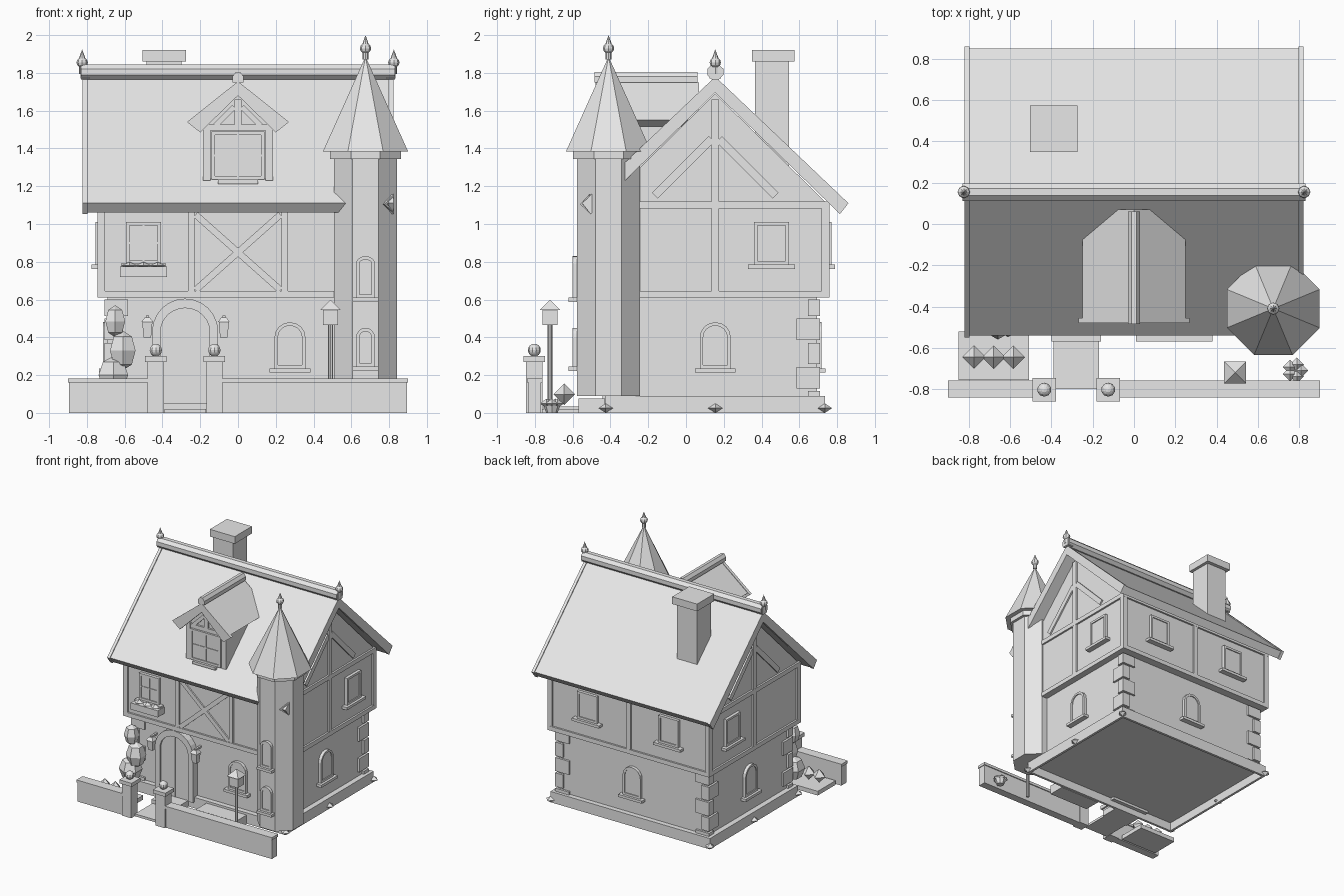
import bpy, bmesh, math
from mathutils import Matrix, Vector

cube = bpy.data.objects.get("Cube")
if cube:
    bpy.data.objects.remove(cube, do_unlink=True)

grey = bpy.data.materials.new("light_grey")
grey.use_nodes = True
COLOUR = (0.8, 0.8, 0.8, 1)
grey.diffuse_color = COLOUR
grey.node_tree.nodes["Principled BSDF"].inputs["Base Color"].default_value = COLOUR
ID = Matrix()
MID = 0.155  # depth of the house centre line
LOW = 0.538  # half depth of the ground floor


def finish(name, bm, M=ID):
    bmesh.ops.recalc_face_normals(bm, faces=bm.faces[:])
    bm.transform(M)
    me = bpy.data.meshes.new(name)
    bm.to_mesh(me)
    bm.free()
    me.materials.append(grey)
    ob = bpy.data.objects.new(name, me)
    bpy.context.collection.objects.link(ob)
    return ob


def at(x, y, z=0, turn=0):
    return Matrix.Translation((x, y, z)) @ Matrix.Rotation(math.radians(turn), 4, 'Z')


def prism(name, pts, y0, y1, M=ID):
    """Extrude an x-z outline from y0 to y1."""
    bm = bmesh.new()
    face = bm.faces.new([bm.verts.new((x, y0, z)) for x, z in pts])
    ext = bmesh.ops.extrude_face_region(bm, geom=[face])
    moved = [v for v in ext["geom"] if isinstance(v, bmesh.types.BMVert)]
    bmesh.ops.translate(bm, verts=moved, vec=(0, y1 - y0, 0))
    # the extrude consumes the start face, so cap any open end
    bmesh.ops.holes_fill(bm, edges=[e for e in bm.edges if e.is_boundary])
    return finish(name, bm, M)


def rect(w, d):
    return [(-w, -d), (w, -d), (w, d), (-w, d)]


def box(name, x0, x1, y0, y1, z0, z1, M=ID):
    return prism(name, [(x0, z0), (x1, z0), (x1, z1), (x0, z1)], y0, y1, M)


def beam(name, p, q, width, depth, M):
    a, b = Vector(p), Vector(q)
    d = (b - a).normalized() * width / 2
    n = Vector((-d.y, d.x))
    return prism(name, [a + n, b + n, b - n, a - n], 0.01, -depth, M)


def cone(name, x, y, z0, z1, r0, r1, sides, turn=0.0):
    bm = bmesh.new()
    bmesh.ops.create_cone(bm, cap_ends=True, segments=sides, radius1=r0, radius2=r1, depth=z1 - z0)
    return finish(name, bm, at(x, y, (z0 + z1) / 2, turn))


def ball(name, x, y, z, r, rz, u=8, v=6):
    bm = bmesh.new()
    bmesh.ops.create_uvsphere(bm, u_segments=u, v_segments=v, radius=1)
    return finish(name, bm, Matrix.Translation((x, y, z)) @ Matrix.Diagonal((r, r, rz, 1)))


def gem(name, x, y, z, r, rz):
    return ball(name, x, y, z, r, rz, 4, 2)


def arch(w, z0, spring, rise, n=8):
    """Outline of an opening; no rise gives a rectangle."""
    if not rise:
        return [(-w, z0), (w, z0), (w, spring), (-w, spring)]
    top = [(w * math.cos(math.pi * i / n), spring + rise * math.sin(math.pi * i / n)) for i in range(n + 1)]
    return [(-w, z0), (w, z0)] + top


def ring(name, outer, inner, y0, y1, M):
    """Frame between two matching outlines."""
    bm = bmesh.new()
    loops = [[bm.verts.new((x, y, z)) for x, z in pts]
             for pts, y in ((outer, y0), (outer, y1), (inner, y1), (inner, y0))]
    for a, b in zip(loops, loops[1:] + loops[:1]):
        for i in range(len(a)):
            j = (i + 1) % len(a)
            bm.faces.new((a[i], a[j], b[j], b[i]))
    return finish(name, bm, M)


def window(name, M, w, z0, spring, rise=0.0, sill=0.12, bars=False):
    t = 0.018
    inner = arch(w - t, z0 + t, spring - (0 if rise else t), max(rise - t, 0))
    ring(name + "_frame", arch(w, z0, spring, rise), inner, 0.01, -0.025, M)
    prism(name + "_pane", inner, 0.005, -0.017, M)
    if bars:
        mid = (z0 + spring) / 2
        box(name + "_mullion", -0.006, 0.006, 0, -0.023, z0 + t, spring - t, M)
        box(name + "_crossbar", t - w, w - t, 0, -0.022, mid - 0.005, mid + 0.005, M)
    box(name + "_sill", -sill, sill, 0.01, -0.045, z0 - 0.022, z0, M)


# House body on a hollow plinth
FLAT = Matrix.Translation((0, MID, 0)) @ Matrix.Rotation(math.pi / 2, 4, 'X')
ring("plinth", rect(0.735, 0.58), rect(0.715, 0.56), 0, 0.09, FLAT)
box("plinth_top", -0.72, 0.72, MID - 0.565, MID + 0.565, 0.07, 0.09)
box("ground_floor", -0.69, 0.69, MID - LOW, MID + LOW, 0.085, 0.62)
ALONG = at(0, MID, 0, 90)
prism("upper_floor", [(-0.59, 0.61), (0.59, 0.61), (0.59, 1.11), (0, 1.69), (-0.59, 1.11)], -0.73, 0.73, ALONG)
for x in (-0.735, 0.735):
    for y in (-0.58, 0, 0.58):
        gem("plinth_stud", x, MID + y, 0.025, 0.038, 0.025)

# Corner stones, alternating long and short
for sx in (-1, 1):
    for sy in (-1, 1):
        for k in range(5):
            lx, ly = (0.07, 0.125) if k % 2 else (0.125, 0.065)
            z = 0.002 + 0.128 * k
            box("corner_stone", sx * (0.708 - lx), sx * 0.708, MID + sy * (0.555 - ly), MID + sy * 0.555,
                max(z, 0.085), min(z + 0.113, 0.6))

# Main roof, bargeboards and ridge
for s in (-1, 1):
    slope = [(0, 1.70), (0, 1.77), (s * 0.695, 1.11), (s * 0.655, 1.06)]
    prism("roof_slope", slope, -0.81, 0.81, ALONG)
    edge = [(0, 1.695), (0, 1.78), (s * 0.705, 1.11), (s * 0.66, 1.053)]
    for x in (-0.81, 0.81):
        prism("bargeboard", edge, x - 0.012, x + 0.012, ALONG)
        box("ridge_end", x - 0.025, x + 0.025, MID - 0.03, MID + 0.03, 1.77, 1.83)
octagon = [(0.046 * math.cos(math.pi * (i + 0.5) / 4), 1.805 + 0.044 * math.sin(math.pi * (i + 0.5) / 4))
           for i in range(8)]
prism("ridge_cap", octagon, -0.83, 0.83, ALONG)


def finial(name, x, y, z):
    cone(name + "_neck", x, y, z - 0.06, z, 0.016, 0.016, 8)
    ball(name + "_ball", x, y, z, 0.03, 0.028)
    cone(name + "_spike", x, y, z + 0.02, z + 0.07, 0.018, 0, 8)


for x in (-0.825, 0.825):
    finial("ridge_finial", x, MID, 1.855)

# Timber framing on each upper wall
front, back = at(0, MID - 0.59), at(0, MID + 0.59, 0, 180)
right, left = at(0.73, MID, 0, 90), at(-0.73, MID, 0, -90)
for M, h in ((front, 0.745), (back, 0.745), (right, 0.602), (left, 0.602)):
    for z in (0.628, 1.1):
        beam("rail", (-h, z), (h, z), 0.036, 0.015, M)
    for s in (-1, 1):
        beam("corner_post", (s * (h - 0.02), 0.61), (s * (h - 0.02), 1.1), 0.04, 0.014, M)
for s in (-1, 1):
    beam("wall_post", (s * 0.248, 0.645), (s * 0.248, 1.085), 0.035, 0.014, front)
    beam("cross_brace", (-0.225, 0.85 - s * 0.2), (0.225, 0.85 + s * 0.2), 0.035, 0.012, front)
beam("wall_post", (0, 0.645), (0, 1.085), 0.04, 0.014, back)
for M in (right, left):
    beam("gable_post", (0, 0.645), (0, 1.66), 0.042, 0.014, M)
    for s in (-1, 1):
        beam("gable_brace", (s * 0.32, 1.15), (s * 0.02, 1.45), 0.042, 0.012, M)

# Windows
for s, M in ((1, right), (-1, left)):
    window("side_upper_window", M @ at(s * 0.297, 0), 0.092, 0.785, 1.01, 0, 0.125)
    window("side_lower_window", at(s * 0.69, MID, 0, 90 * s), 0.082, 0.235, 0.4, 0.08, 0.108)
    window("back_upper_window", back @ at(s * 0.375, 0), 0.092, 0.785, 1.01, 0, 0.125)
window("back_lower_window", at(0, MID + LOW, 0, 180), 0.082, 0.235, 0.4, 0.08, 0.108)
window("front_lower_window", at(0.275, MID - LOW), 0.082, 0.235, 0.4, 0.08, 0.108)
window("front_upper_window", front @ at(-0.5, 0), 0.092, 0.79, 1.01, 0, 0.12, True)
box("flower_box", -0.625, -0.375, MID - 0.675, MID - 0.59, 0.72, 0.775)
for x in (-0.575, -0.5, -0.425):
    gem("box_flower", x, MID - 0.635, 0.78, 0.04, 0.02)

# Arched front door with wall lanterns, step and path
door = at(-0.28, MID - LOW)
ring("door_surround", arch(0.175, 0.05, 0.43, 0.175, 12), arch(0.13, 0.05, 0.43, 0.125, 12), 0.01, -0.06, door)
prism("door_leaf", arch(0.13, 0.05, 0.43, 0.125, 12), 0.01, -0.046, door)
box("door_seam", -0.004, 0.004, 0, -0.05, 0.05, 0.55, door)
box("door_step", -0.4, -0.16, -0.57, -0.42, 0, 0.05)
box("path", -0.39, -0.17, -0.8, -0.5, 0, 0.02)
for x in (-0.48, -0.075):
    box("lantern_bracket", x - 0.008, x + 0.008, -0.46, -0.375, 0.5, 0.515)
    cone("lantern", x, -0.45, 0.4, 0.48, 0.028, 0.038, 4, 45)
    cone("lantern_lid", x, -0.45, 0.48, 0.505, 0.045, 0.02, 4, 45)

# Corner tower
TX, TY = 0.675, -0.41
EIGHT = 1 / math.cos(math.pi / 8)
cone("tower", TX, TY, 0.09, 1.36, 0.166 * EIGHT, 0.166 * EIGHT, 8, 22.5)
cone("tower_collar", TX, TY, 1.345, 1.39, 0.188 * EIGHT, 0.188 * EIGHT, 8, 22.5)
cone("tower_roof", TX, TY, 1.385, 1.87, 0.225 * EIGHT, 0.008, 8, 22.5)
finial("tower_finial", TX, TY, 1.93)
face = at(TX, TY - 0.166)
window("tower_lower_window", face, 0.05, 0.245, 0.4, 0.05, 0.068)
window("tower_upper_window", face, 0.05, 0.61, 0.79, 0.04, 0.068)
slit = at(TX, TY, 0, 45) @ at(0, -0.166)
ring("tower_slit", [(-0.035, 1.105), (0.03, 1.06), (0.03, 1.155)],
     [(-0.018, 1.105), (0.02, 1.08), (0.02, 1.132)], 0.01, -0.012, slit)

# Dormer
gable = at(0, -0.405)
prism("dormer_wall", [(-0.185, 1.2), (0.185, 1.2), (0.185, 1.53), (0, 1.68), (-0.185, 1.53)], -0.405, 0.05)
for s in (-1, 1):
    prism("dormer_roof", [(0, 1.685), (0, 1.75), (s * 0.25, 1.55), (s * 0.205, 1.515)], -0.46, 0.07)
    prism("dormer_verge", [(0, 1.68), (0, 1.755), (s * 0.27, 1.54), (s * 0.2, 1.485)], -0.48, -0.455)
    beam("dormer_post", (s * 0.165, 1.23), (s * 0.165, 1.53), 0.04, 0.018, gable)
    beam("dormer_brace", (s * 0.12, 1.52), (s * 0.02, 1.62), 0.028, 0.015, gable)
beam("dormer_king_post", (0, 1.5), (0, 1.66), 0.035, 0.018, gable)
beam("dormer_tie", (-0.18, 1.51), (0.18, 1.51), 0.032, 0.016, gable)
window("dormer_window", gable, 0.14, 1.235, 1.49, 0, 0.105, True)
prism("dormer_ridge", [(-0.03, 1.75), (0.03, 1.75), (0.03, 1.78), (0.012, 1.805), (-0.012, 1.805), (-0.03, 1.78)],
      -0.485, 0.06)

# Chimney
box("chimney", -0.485, -0.3, 0.365, 0.545, 1.2, 1.87)
box("chimney_cap", -0.505, -0.275, 0.35, 0.575, 1.86, 1.92)

# Garden wall, gate posts
for x0, x1 in ((-0.895, -0.44), (-0.12, 0.895)):
    box("garden_wall", x0, x1, -0.833, -0.767, 0, 0.165)
    box("wall_coping", x0 - 0.006, x1 + 0.006, -0.841, -0.759, 0.16, 0.182)
for x in (-0.435, -0.125):
    box("gate_post", x - 0.043, x + 0.043, -0.846, -0.76, 0, 0.27)
    box("gate_post_cap", x - 0.057, x + 0.057, -0.86, -0.746, 0.27, 0.3)
    ball("gate_post_ball", x, -0.803, 0.332, 0.034, 0.034, 10, 8)

# Lamp post
cone("lamp_post", 0.49, -0.72, 0, 0.47, 0.013, 0.013, 8)
box("lamp", 0.45, 0.53, -0.76, -0.68, 0.465, 0.545)
cone("lamp_roof", 0.49, -0.72, 0.545, 0.6, 0.075, 0, 4, 45)

# Planting
box("flower_bed", -0.85, -0.51, -0.755, -0.52, 0, 0.035)
for x in (-0.775, -0.68, -0.585):
    gem("bed_plant", x, -0.645, 0.098, 0.057, 0.057)
box("planter", 0.01, 0.38, -0.57, -0.43, 0, 0.075)
cone("flower_pot", 0.78, -0.71, 0, 0.04, 0.03, 0.045, 8)
for i in range(5):
    a = math.tau * i / 5
    gem("pot_flower", 0.78 + 0.03 * math.cos(a), -0.71 + 0.03 * math.sin(a), 0.05, 0.035, 0.025)
for x, z, r, h in ((-0.66, 0.2, 0.09, 0.1), (-0.61, 0.33, 0.078, 0.105), (-0.65, 0.485, 0.06, 0.085)):
    ball("climbing_bush", x, -0.47, z, r, h, 6, 4)
